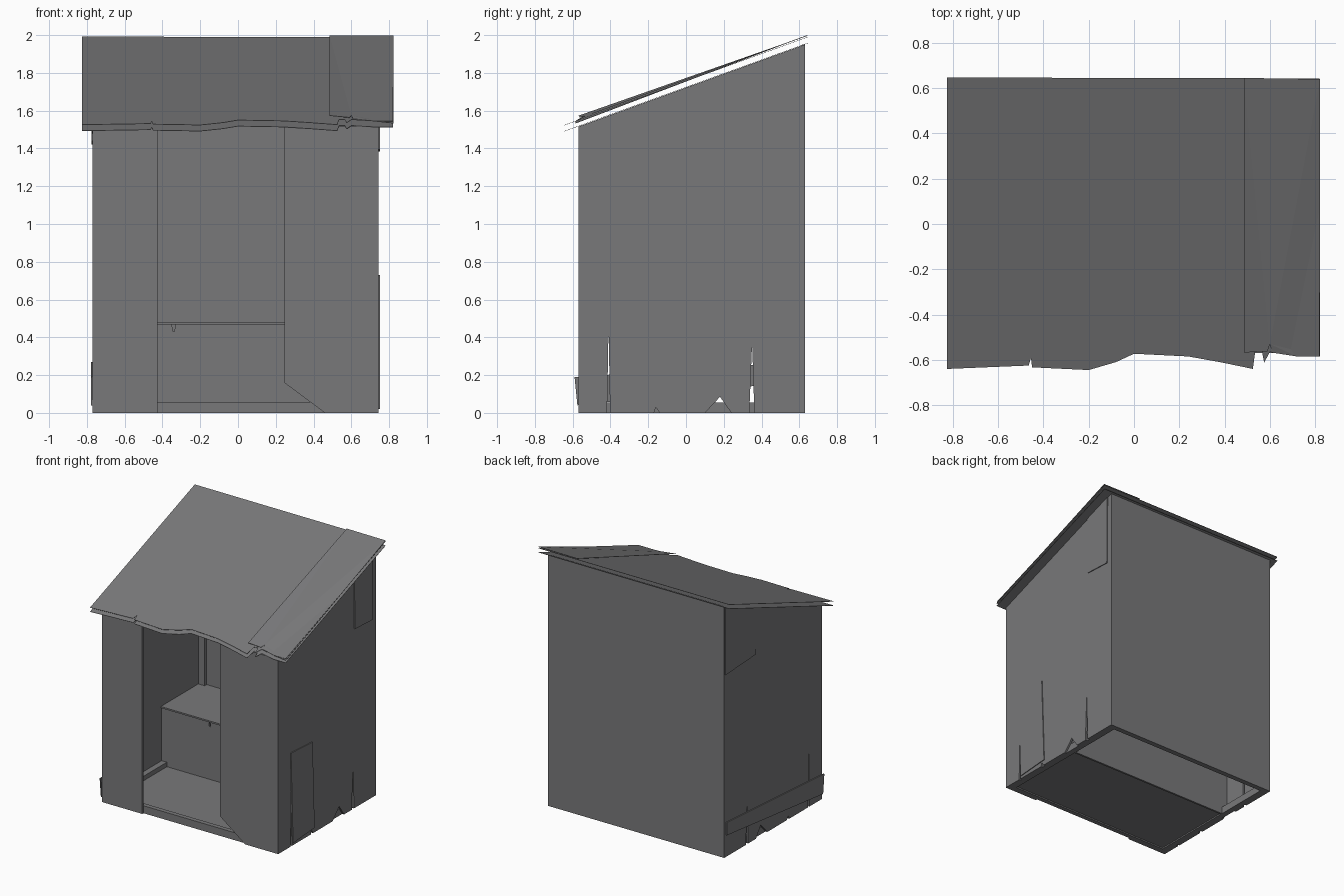
import bpy, bmesh
from mathutils import Vector

if "Cube" in bpy.data.objects:
    bpy.data.objects.remove(bpy.data.objects["Cube"])

mat = bpy.data.materials.new("weathered grey")
mat.diffuse_color = (0.19, 0.19, 0.195, 1)
mat.use_nodes = True
mat.node_tree.nodes["Principled BSDF"].inputs["Base Color"].default_value = mat.diffuse_color


def make(name, pts, offset):
    """Flat polygon of 3D points, extruded by an offset vector."""
    bm = bmesh.new()
    face = bm.faces.new([bm.verts.new(p) for p in pts])
    r = bmesh.ops.extrude_face_region(bm, geom=[face], use_keep_orig=True)
    bmesh.ops.translate(bm, vec=Vector(offset),
                        verts=[g for g in r["geom"] if isinstance(g, bmesh.types.BMVert)])
    bmesh.ops.recalc_face_normals(bm, faces=bm.faces[:])
    # cut concave polygons cleanly
    bmesh.ops.triangulate(bm, faces=[f for f in bm.faces if len(f.verts) > 4])
    me = bpy.data.meshes.new(name)
    bm.to_mesh(me)
    bm.free()
    me.materials.append(mat)
    ob = bpy.data.objects.new(name, me)
    bpy.context.collection.objects.link(ob)
    return ob


def side(name, yz, x, t):
    return make(name, [(x, y, z) for y, z in yz], (t, 0, 0))


def front(name, xz, y, t):
    return make(name, [(x, y, z) for x, z in xz], (0, t, 0))


def box(name, x0, x1, y0, y1, z0, z1):
    return make(name, [(x0, y0, z0), (x1, y0, z0), (x1, y1, z0), (x0, y1, z0)],
                (0, 0, z1 - z0))


L, R, F, B, T = -0.77, 0.745, -0.57, 0.63, 0.015

# side walls with cracks and chipped bottom edge
wall = [(F, 0), (-0.418, 0), (-0.41, 0.46), (-0.402, 0), (-0.17, 0), (-0.16, 0.03),
        (-0.14, 0), (0.10, 0), (0.18, 0.085), (0.24, 0), (0.335, 0), (0.35, 0.37),
        (0.362, 0), (B, 0), (B, 1.95), (F, 1.515)]
side("right_wall", wall, R, -T)
side("left_wall", wall, L, T)

# back wall and front panels
front("back_wall", [(L + T, 0), (R - T, 0), (R - T, 1.95), (L + T, 1.95)], B, -T)
front("front_left_panel", [(L + T, 0), (-0.425, 0), (-0.425, 1.515), (L + T, 1.515)], F, T)
front("front_right_panel", [(0.46, 0), (R - T, 0), (R - T, 1.515), (0.245, 1.515),
                            (0.245, 0.16)], F, T)

# patches nailed on the side walls
side("right_lower_patch", [(-0.395, 0.02), (-0.13, 0.04), (-0.155, 0.715), (-0.42, 0.73)], R, 0.006)
side("right_upper_patch", [(0.365, 1.395), (0.585, 1.385), (0.59, 1.935), (0.36, 1.852)], R, 0.006)
side("left_upper_patch", [(0.62, 1.42), (0.245, 1.44), (0.245, 1.81), (0.62, 1.945)], L, -0.006)
side("left_middle_patch", [(0.25, 1.48), (-0.23, 1.49), (-0.23, 1.635), (0.25, 1.81)], L, -0.004)
side("left_plank", [(0.61, 0.17), (0.61, 0.27), (-0.59, 0.19), (-0.575, 0.04)], L, -0.008)

# floor, sills around it
box("floor", L + T, R - T, F + T, 0.14, 0.01, 0.02)
box("left_sill", L + T, L + 0.06, F + T, B - T, 0, 0.055)
box("right_sill", R - 0.06, R - T, F + T, B - T, 0, 0.055)
box("front_sill", L + 0.06, R - 0.06, F + T, F + 0.05, 0, 0.058)
box("back_sill", L + 0.06, R - 0.06, B - 0.04, B - T, 0, 0.04)

# bench with chipped front board
make("bench_top", [(L + T, 0.13, 0.468), (R - T, 0.13, 0.468),
                   (R - T, B - T, 0.468), (L + T, B - T, 0.468)], (0, 0, 0.012))
front("bench_front", [(L + T, 0), (R - T, 0), (R - T, 0.468), (-0.333, 0.468),
                      (-0.336, 0.43), (-0.345, 0.43), (-0.35, 0.468), (L + T, 0.468)], 0.14, T)

# inner back corner posts
box("left_corner_post", L + T, L + 0.07, B - 0.04, B - T, 0.48, 1.93)
box("right_corner_post", R - 0.07, R - T, B - 0.04, B - T, 0.48, 1.93)

# two roof sheets sharing a torn front edge
eave = [(-0.825, -0.64), (-0.465, -0.625), (-0.455, -0.59), (-0.45, -0.633), (-0.2, -0.645),
        (-0.08, -0.61), (0, -0.573), (0.24, -0.585), (0.38, -0.61), (0.525, -0.64),
        (0.535, -0.565), (0.565, -0.562), (0.575, -0.612), (0.6, -0.565),
        (0.72, -0.585), (0.82, -0.585)]
outline = eave + [(0.82, 0.643), (-0.825, 0.647)]
for name, z0 in (("lower_roof_sheet", 1.49), ("upper_roof_sheet", 1.522)):
    make(name, [(x, y, z0 + 0.362 * (y + 0.645)) for x, y in outline], (0, 0, 0.002))

# tilted repair sheet over the right of the roof
make("roof_patch", [(0.485, -0.568, 1.572), (0.56, -0.563, 1.565), (0.59, -0.562, 1.562),
                    (0.6, -0.53, 1.572), (0.61, -0.568, 1.555), (0.72, -0.585, 1.543),
                    (0.822, -0.585, 1.532), (0.822, 0.64, 1.997), (0.485, 0.645, 1.997)],
     (0, 0, 0.002))
